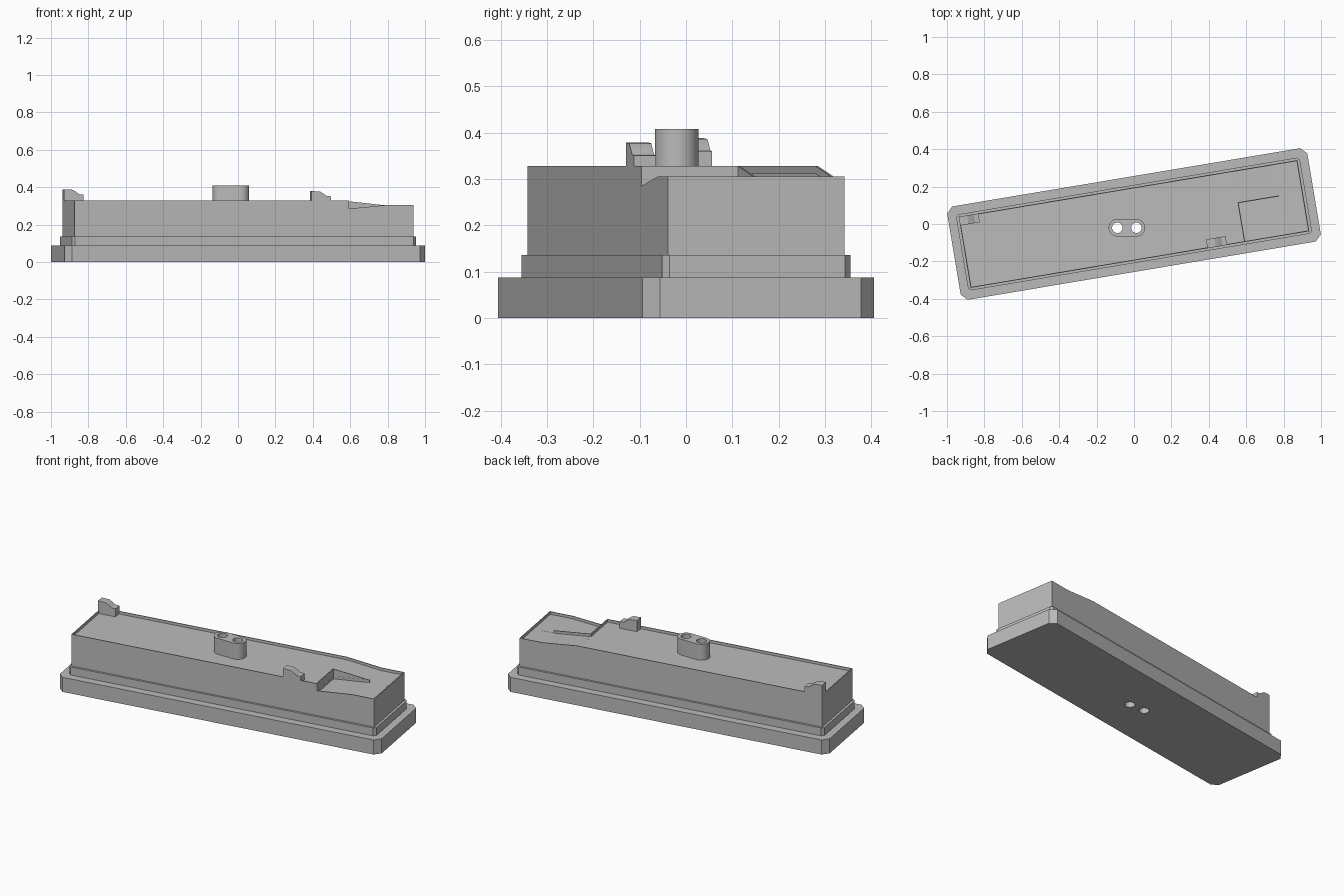
import bpy, bmesh, math
from mathutils import Matrix, Vector

if "Cube" in bpy.data.objects:
    bpy.data.objects.remove(bpy.data.objects["Cube"])

grey = bpy.data.materials.new("plain_grey")
grey.use_nodes = True
grey.diffuse_color = (0.5, 0.5, 0.5, 1)
grey.node_tree.nodes["Principled BSDF"].inputs["Base Color"].default_value = (0.5, 0.5, 0.5, 1)

TURN = Matrix.Rotation(math.radians(9.5), 4, "Z")   # the housing sits turned
STILL = Matrix.Identity(4)


def prism(name, points, direction, matrix=TURN):
    """Extrude a closed outline along a direction."""
    bm = bmesh.new()
    face = bm.faces.new([bm.verts.new(p) for p in points])
    out = bmesh.ops.extrude_face_region(bm, geom=[face])
    moved = [g for g in out["geom"] if isinstance(g, bmesh.types.BMVert)]
    bmesh.ops.translate(bm, verts=moved, vec=Vector(direction))
    bmesh.ops.recalc_face_normals(bm, faces=bm.faces)
    bm.transform(matrix)
    mesh = bpy.data.meshes.new(name)
    bm.to_mesh(mesh)
    bm.free()
    mesh.materials.append(grey)
    obj = bpy.data.objects.new(name, mesh)
    bpy.context.collection.objects.link(obj)
    return obj


def side_prism(name, profile, y0, y1):
    """Extrude an x-z profile from y0 to y1."""
    return prism(name, [(x, y0, z) for x, z in profile], (0, y1 - y0, 0))


def slab(name, hx, hy, cut, z0, z1):
    """Flat plate with chamfered corners."""
    pts = [(hx, hy - cut), (hx - cut, hy), (cut - hx, hy), (-hx, hy - cut),
           (-hx, cut - hy), (cut - hx, -hy), (hx - cut, -hy), (hx, cut - hy)]
    return prism(name, [(x, y, z0) for x, y in pts], (0, 0, z1 - z0))


def arc(cx, cy, r, start, end, n):
    angles = [math.radians(start + (end - start) * i / n) for i in range(n + 1)]
    return [(cx + r * math.cos(a), cy + r * math.sin(a)) for a in angles]


def cut(obj, cutters):
    bpy.context.view_layer.objects.active = obj
    for c in cutters:
        mod = obj.modifiers.new("cut", "BOOLEAN")
        mod.operation = "DIFFERENCE"
        mod.solver = "EXACT"
        mod.object = c
        bpy.ops.object.modifier_apply(modifier=mod.name)


# Stepped base
base = slab("base_plate", 0.976, 0.253, 0.033, 0, 0.088)
step = slab("base_step", 0.932, 0.206, 0.014, 0.08, 0.136)

# Housing, lower at one end
L, W, TOP, LOW, WALL, DEEP = 0.918, 0.193, 0.328, 0.305, 0.005, 0.016
P0, P1, PY = 0.57, 0.78, 0.018          # pocket start, end and back wall
body = side_prism("housing", [(-L, 0.13), (L, 0.13), (L, LOW), (P1, LOW), (P0, TOP), (-L, TOP)], -W, W)
IN, YI, UP = L - WALL, W - WALL, 0.5
cutters = [
    # open notch with a ramp
    side_prism("notch_cutter", [(P0, 0.285), (P1, LOW), (P1, UP), (P0, UP)], -0.3, PY),
    # sunken lid, long part
    side_prism("lid_cutter", [(-IN, TOP - DEEP), (P0 - WALL, TOP - DEEP), (P0 - WALL, UP), (-IN, UP)], -YI, YI),
    # sunken lid beside the notch
    side_prism("strip_cutter", [(0.55, TOP - DEEP + 0.0002), (P0, TOP - DEEP + 0.0001), (P1, LOW - DEEP),
                                (IN, LOW - DEEP), (IN, UP), (0.55, UP)], PY + WALL, YI - 0.0002),
    # sunken ramp floor in the notch
    side_prism("ramp_cutter", [(P0 + 0.0005, 0.285 - DEEP), (P1, LOW - DEEP), (IN - 0.0002, LOW - DEEP),
                               (IN - 0.0002, UP), (P0 + 0.0005, UP)], -YI, PY - 0.0005),
    # joins both floors at the low end
    side_prism("end_cutter", [(P1 + 0.01, LOW - DEEP + 0.0002), (IN - 0.0004, LOW - DEEP + 0.0002),
                              (IN - 0.0004, UP), (P1 + 0.01, UP)], 0, 0.05),
]
cut(body, cutters)

# Oval post with two through holes
CX, CY, R, HALF = -0.038, -0.02, 0.047, 0.051
oval = arc(CX + HALF, CY, R, -90, 90, 16) + arc(CX - HALF, CY, R, 90, 270, 16)
post = prism("oval_post", [(x, y, 0.3) for x, y in oval], (0, 0, 0.108), STILL)
holes = [prism("hole_cutter", [(x, y, -0.1) for x, y in arc(CX + s * HALF, CY, 0.028, 0, 345, 23)],
               (0, 0, 0.8), STILL) for s in (-1, 1)]
for part in (base, step, body, post):
    cut(part, holes)
for c in cutters + holes:
    bpy.data.objects.remove(c)

# Two latch hooks on opposite walls
for name, x, y, peak in (("rear_hook", -L, 0.145, 0.388), ("front_hook", 0.366, -W, 0.379)):
    profile = [(x, 0.3), (x + 0.106, 0.3), (x + 0.106, peak - 0.028), (x + 0.082, peak - 0.026),
               (x + 0.062, peak - 0.012), (x + 0.045, peak - 0.002), (x, peak)]
    side_prism(name, profile, y, y + 0.048)

# Smooth the round parts only
bpy.ops.object.select_all(action="DESELECT")
post.select_set(True)
bpy.context.view_layer.objects.active = post
bpy.ops.object.shade_smooth_by_angle(angle=math.radians(30))
